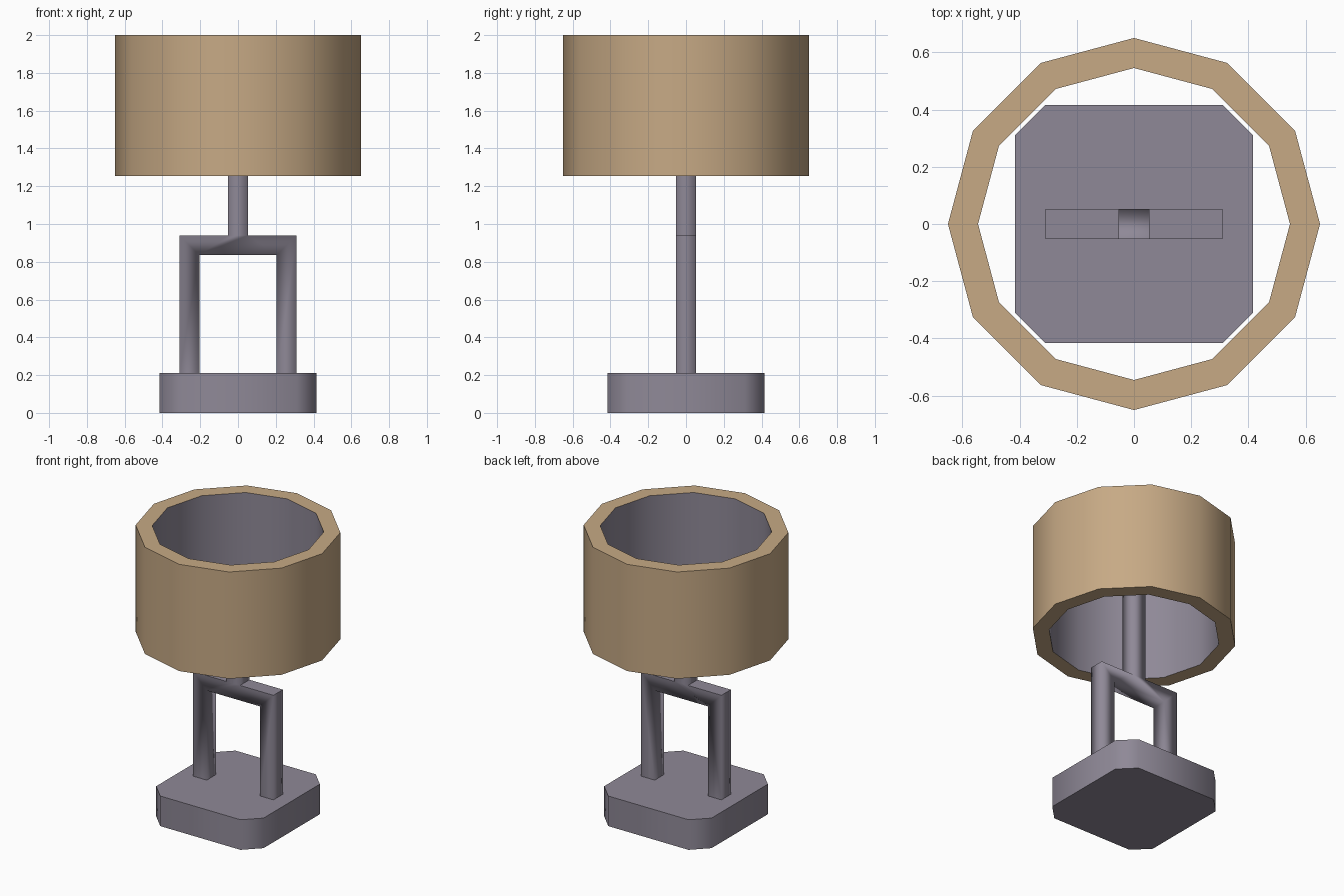
import bpy, bmesh, math

cube = bpy.data.objects.get("Cube")
if cube:
    bpy.data.objects.remove(cube, do_unlink=True)


def material(name, rgb):
    mat = bpy.data.materials.new(name)
    mat.use_nodes = True
    mat.diffuse_color = (*rgb, 1)
    mat.node_tree.nodes["Principled BSDF"].inputs["Base Color"].default_value = (*rgb, 1)
    return mat


TAN = material("tan_fabric", (0.57, 0.40, 0.235))
GREY = material("warm_grey_metal", (0.275, 0.25, 0.31))


def finish(bm, name, mats, angle):
    bmesh.ops.recalc_face_normals(bm, faces=bm.faces)
    mesh = bpy.data.meshes.new(name)
    bm.to_mesh(mesh)
    bm.free()
    obj = bpy.data.objects.new(name, mesh)
    bpy.context.collection.objects.link(obj)
    for mat in mats:
        mesh.materials.append(mat)
    bpy.ops.object.select_all(action='DESELECT')
    obj.select_set(True)
    bpy.context.view_layer.objects.active = obj
    if angle:
        bpy.ops.object.shade_smooth_by_angle(angle=math.radians(angle))
    return obj


def prism(points, direction):
    """Fill an outline and extrude it along a direction."""
    bm = bmesh.new()
    face = bm.faces.new([bm.verts.new(p) for p in points])
    new = bmesh.ops.extrude_face_region(bm, geom=[face], use_keep_orig=True)["geom"]
    bmesh.ops.translate(bm, vec=direction, verts=[v for v in new if isinstance(v, bmesh.types.BMVert)])
    bmesh.ops.recalc_face_normals(bm, faces=bm.faces)
    return bm


# Base: square block with clipped corners
H, C = 0.415, 0.31
corners = [(C, H), (-C, H), (-H, C), (-H, -C), (-C, -H), (C, -H), (H, -C), (H, C)]
finish(prism([(x, y, 0) for x, y in corners], (0, 0, 0.21)), "base", [GREY], 50)

# Frame: two legs, crossbar and open-topped stem as one outline
STEM_TOP, T = 1.63, 0.052
half = [(T, STEM_TOP), (T, 0.94), (0.31, 0.94), (0.31, 0.205), (0.205, 0.205), (0.205, 0.835)]
outline = half + [(-x, z) for x, z in reversed(half)]
bm = prism([(x, -T, z) for x, z in outline], (0, 2 * T, 0))
hidden = [f for f in bm.faces if abs(f.normal.z) > 0.9
          and (f.calc_center_median().z > 1 or f.calc_center_median().z < 0.5)]
bmesh.ops.delete(bm, geom=hidden, context='FACES')
for f in bm.faces:
    f.smooth = True
for f in bm.faces:
    if f.normal.z > 0.9:  # crisp edges on top of the crossbar
        for e in f.edges:
            e.smooth = False
finish(bm, "frame", [GREY], None)

# Shade: thick twelve-sided ring, grey on the inner wall
SIDES, section = 12, [(0.65, 1.255), (0.65, 2.0), (0.545, 2.0), (0.545, 1.255)]
bm = bmesh.new()
rings = [[bm.verts.new((r * math.cos(i * math.tau / SIDES), r * math.sin(i * math.tau / SIDES), z))
          for i in range(SIDES)] for r, z in section]
for k, ring in enumerate(rings):
    above = rings[(k + 1) % len(rings)]
    for i in range(SIDES):
        j = (i + 1) % SIDES
        face = bm.faces.new((ring[i], ring[j], above[j], above[i]))
        face.material_index = int(k == 2)
finish(bm, "shade", [TAN, GREY], 40)
